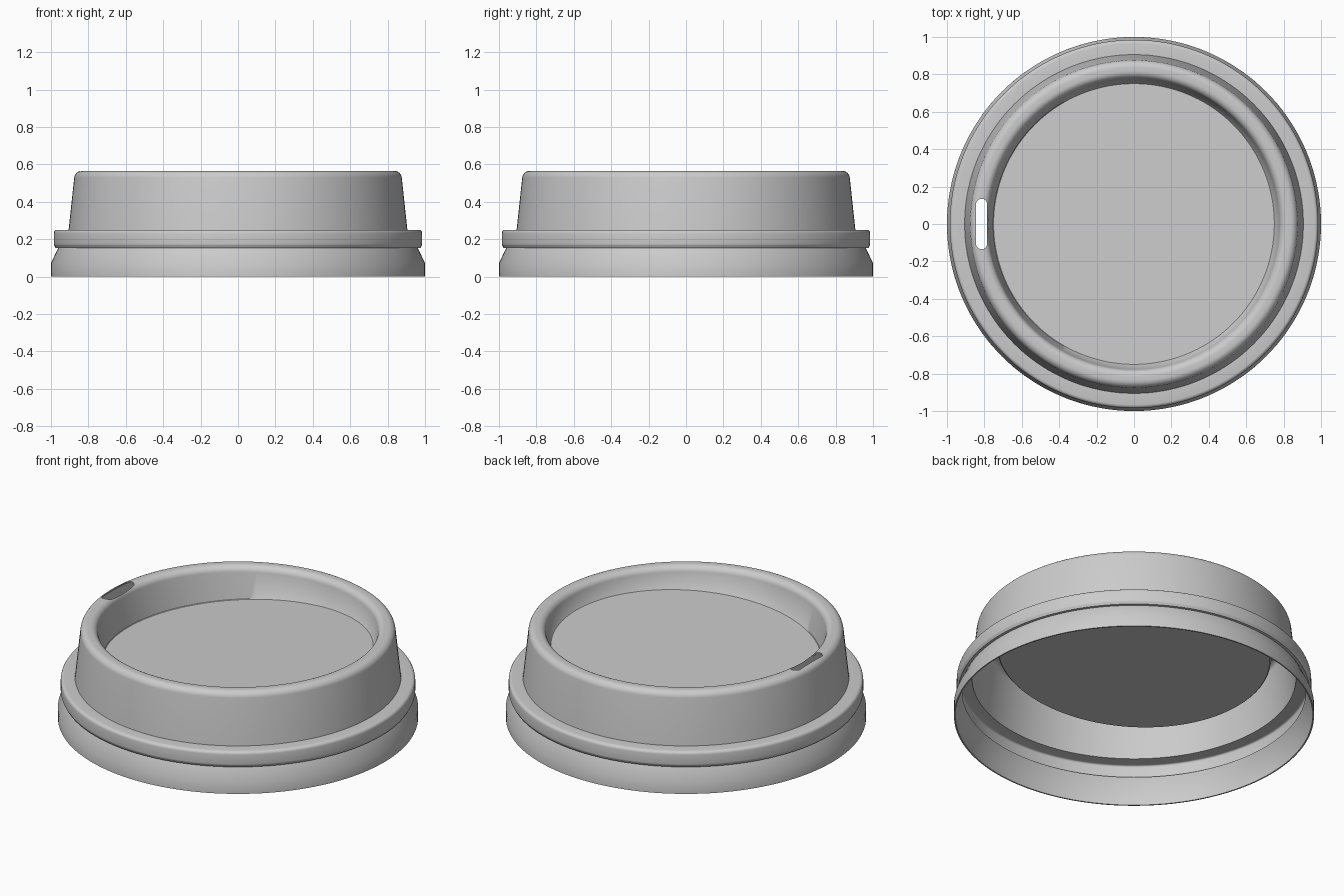
import bpy, bmesh, math
from math import cos, sin, pi

if "Cube" in bpy.data.objects:
    bpy.data.objects.remove(bpy.data.objects["Cube"])

SEG = 144
THICK = 0.008


def make_object(name, bm):
    me = bpy.data.meshes.new(name)
    bm.to_mesh(me)
    bm.free()
    ob = bpy.data.objects.new(name, me)
    bpy.context.collection.objects.link(ob)
    return ob


def arc(cx, cz, r, a0, a1, n):
    """Points on an arc, angles in degrees."""
    angles = [math.radians(a0 + (a1 - a0) * i / n) for i in range(n + 1)]
    return [(cx + r * cos(a), cz + r * sin(a)) for a in angles]


# Lid profile: skirt, snap bead, shelf, outer wall, rounded rim, recess wall, floor edge
profile = [(0.996, 0), (0.996, 0.07), (0.958, 0.155), (0.974, 0.157)]
profile += arc(0.966, 0.175, 0.015, -45, 0, 3)
profile += arc(0.966, 0.231, 0.015, 0, 90, 4)
profile += [(0.903, 0.247)]
profile += arc(0.836, 0.525, 0.036, 6, 90, 8)
profile += arc(0.818, 0.525, 0.036, 90, 174, 8)
profile += [(0.757, 0.405), (0.752, 0.40)]

bm = bmesh.new()
rings = []
for r, z in profile:
    # recessed floor drains towards the sip hole
    tilt = 0.07 if z > 0.35 and r < 0.76 else 0
    rings.append([bm.verts.new((r * cos(2 * pi * i / SEG), r * sin(2 * pi * i / SEG),
                                z + tilt * r * cos(2 * pi * i / SEG)))
                  for i in range(SEG)])
for a, b in zip(rings, rings[1:]):
    for i in range(SEG):
        j = (i + 1) % SEG
        bm.faces.new((a[i], a[j], b[j], b[i]))
centre = bm.verts.new((0, 0, 0.40))
for i in range(SEG):
    bm.faces.new((rings[-1][i], rings[-1][(i + 1) % SEG], centre))
lid = make_object("cup_lid", bm)

# Stadium-shaped cutter for the sip hole
bm = bmesh.new()
hx, hr, hy = -0.815, 0.03, 0.105
outline = [(hx + x, hy + y) for x, y in arc(0, 0, hr, 0, 180, 12)]
outline += [(hx + x, -hy + y) for x, y in arc(0, 0, hr, 180, 360, 12)]
face = bm.faces.new([bm.verts.new((x, y, 0.48)) for x, y in outline])
top = bmesh.ops.extrude_face_region(bm, geom=[face])["geom"]
bmesh.ops.translate(bm, vec=(0, 0, 0.2),
                    verts=[v for v in top if isinstance(v, bmesh.types.BMVert)])
bmesh.ops.recalc_face_normals(bm, faces=bm.faces)
cutter = make_object("sip_hole_cutter", bm)
cutter.hide_render = True
cutter.hide_set(True)

# Thin shell, then the sip hole
solid = lid.modifiers.new("shell", 'SOLIDIFY')
solid.thickness = THICK
solid.offset = 0
cut = lid.modifiers.new("sip_hole", 'BOOLEAN')
cut.operation = 'DIFFERENCE'
cut.solver = 'EXACT'
cut.object = cutter

bpy.ops.object.select_all(action='DESELECT')
lid.select_set(True)
bpy.context.view_layer.objects.active = lid
for name in ("shell", "sip_hole"):
    bpy.ops.object.modifier_apply(modifier=name)
bpy.ops.object.shade_smooth_by_angle(angle=math.radians(35))
